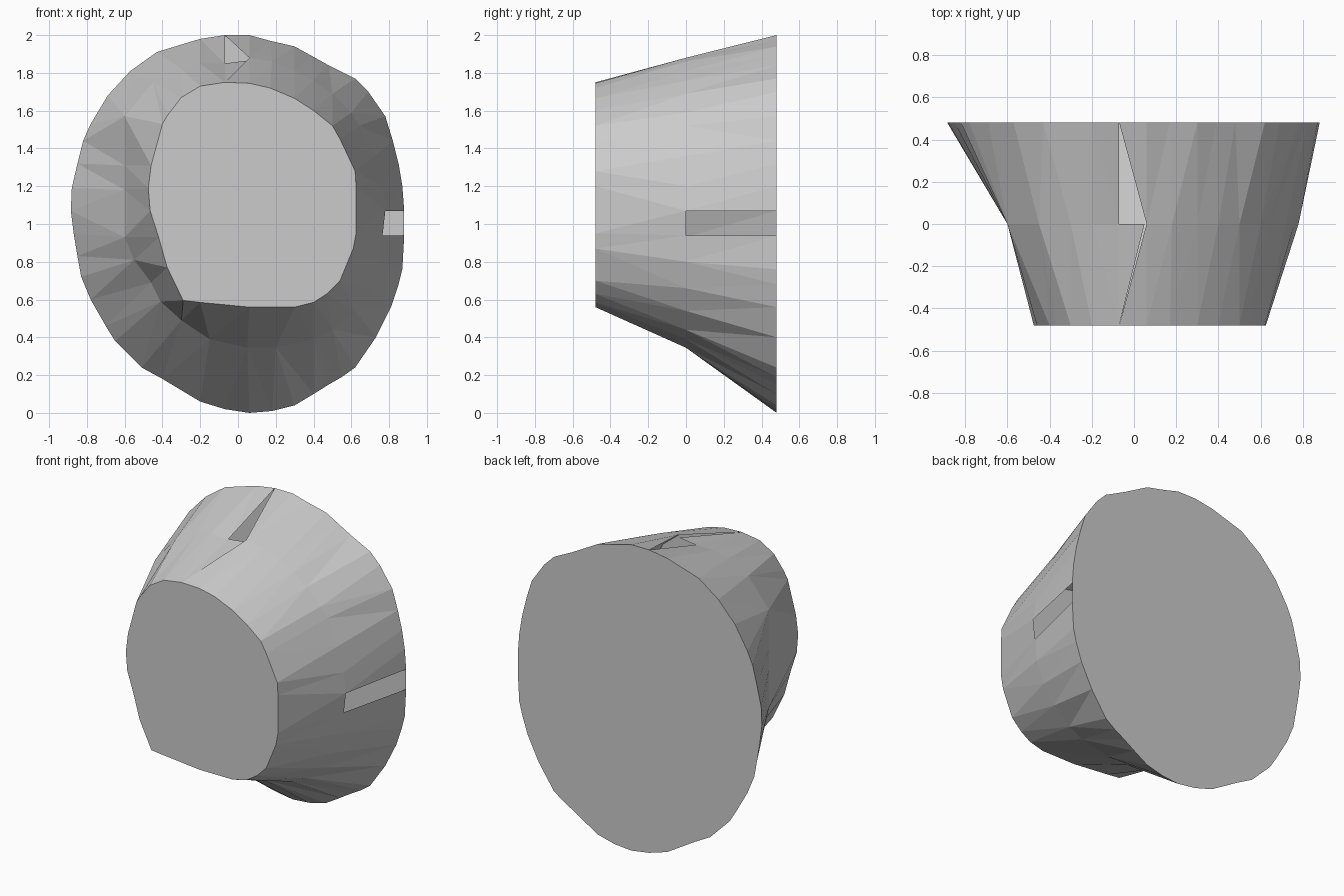
import bpy, bmesh

# Cross-sections (x, z), clockwise from the seam at the top
FRONT = [(-.07, 1.75), (.06, 1.745), (.17, 1.72), (.3, 1.665), (.4, 1.6), (.5, 1.52),
         (.54, 1.45), (.62, 1.28), (.625, 1.2), (.625, .95), (.61, .87), (.54, .7),
         (.47, .63), (.4, .585), (.3, .56), (.06, .56), (-.2, .585), (-.29, .595),
         (-.375, .77), (-.42, .93), (-.465, 1.07), (-.475, 1.19), (-.46, 1.31),
         (-.4, 1.53), (-.37, 1.58), (-.3, 1.67), (-.2, 1.73)]
MIDDLE = [(.06, 1.88), (.18, 1.86), (.3, 1.81), (.4, 1.76), (.5, 1.69), (.6, 1.59),
          (.64, 1.52), (.72, 1.36), (.76, 1.2), (.78, 1.07), (.765, .94), (.75, .8),
          (.7, .66), (.62, .54), (.5, .44), (.4, .39), (.2, .345), (.05, .345),
          (-.15, .39), (-.3, .49), (-.41, .59), (-.46, .69), (-.55, .81), (-.6, .93),
          (-.6, 1.18), (-.6, 1.31), (-.6, 1.57), (-.45, 1.75), (-.3, 1.82),
          (-.2, 1.85), (-.07, 1.85), (.05, 1.865)]
BACK = [(-.07, 2), (.06, 2), (.17, 1.97), (.3, 1.94), (.39, 1.89), (.48, 1.84),
        (.62, 1.77), (.69, 1.7), (.78, 1.57), (.82, 1.44), (.85, 1.32), (.87, 1.2),
        (.88, 1.07), (.88, .94), (.87, .76), (.85, .68), (.81, .56), (.73, .4),
        (.62, .24), (.55, .19), (.48, .15), (.4, .1), (.3, .04), (.18, .01), (.06, 0),
        (-.07, .02), (-.2, .06), (-.3, .12), (-.4, .18), (-.51, .24), (-.65, .38),
        (-.7, .46), (-.78, .6), (-.83, .72), (-.85, .83), (-.87, .95), (-.885, 1.07),
        (-.88, 1.19), (-.85, 1.32), (-.82, 1.44), (-.78, 1.53), (-.69, 1.68),
        (-.57, 1.81), (-.43, 1.91), (-.3, 1.95), (-.2, 1.98)]

bm = bmesh.new()


def ring(points, y):
    return [bm.verts.new((x, y, z)) for x, z in points]


def strip(a, b):
    """Triangulate between two open chains, always taking the shorter diagonal."""
    i = j = 0
    while i < len(a) - 1 or j < len(b) - 1:
        step_a = j == len(b) - 1 or (i < len(a) - 1 and
                 (a[i + 1].co - b[j].co).length < (a[i].co - b[j + 1].co).length)
        if step_a:
            bm.faces.new((a[i], a[i + 1], b[j]))
            i += 1
        else:
            bm.faces.new((a[i], b[j + 1], b[j]))
            j += 1


front, middle, back = ring(FRONT, -.48), ring(MIDDLE, 0), ring(BACK, .48)

# Front half of the wall, leaving a thin crack at the seam
strip(front + front[:1], middle)

# Back half of the wall, leaving the side slot and the top notch open
m, b = MIDDLE.index((.78, 1.07)), BACK.index((.88, 1.07))
strip(middle[:m + 1], back[:b + 1])
strip(middle[m + 1:-1], back[b + 1:] + back[:1])

# Flat end caps
bm.faces.new(front)
bm.faces.new(back)
bmesh.ops.recalc_face_normals(bm, faces=bm.faces)

mesh = bpy.data.meshes.new("tapered_shell")
bm.to_mesh(mesh)
bm.free()
bpy.context.collection.objects.link(bpy.data.objects.new("tapered_shell", mesh))
